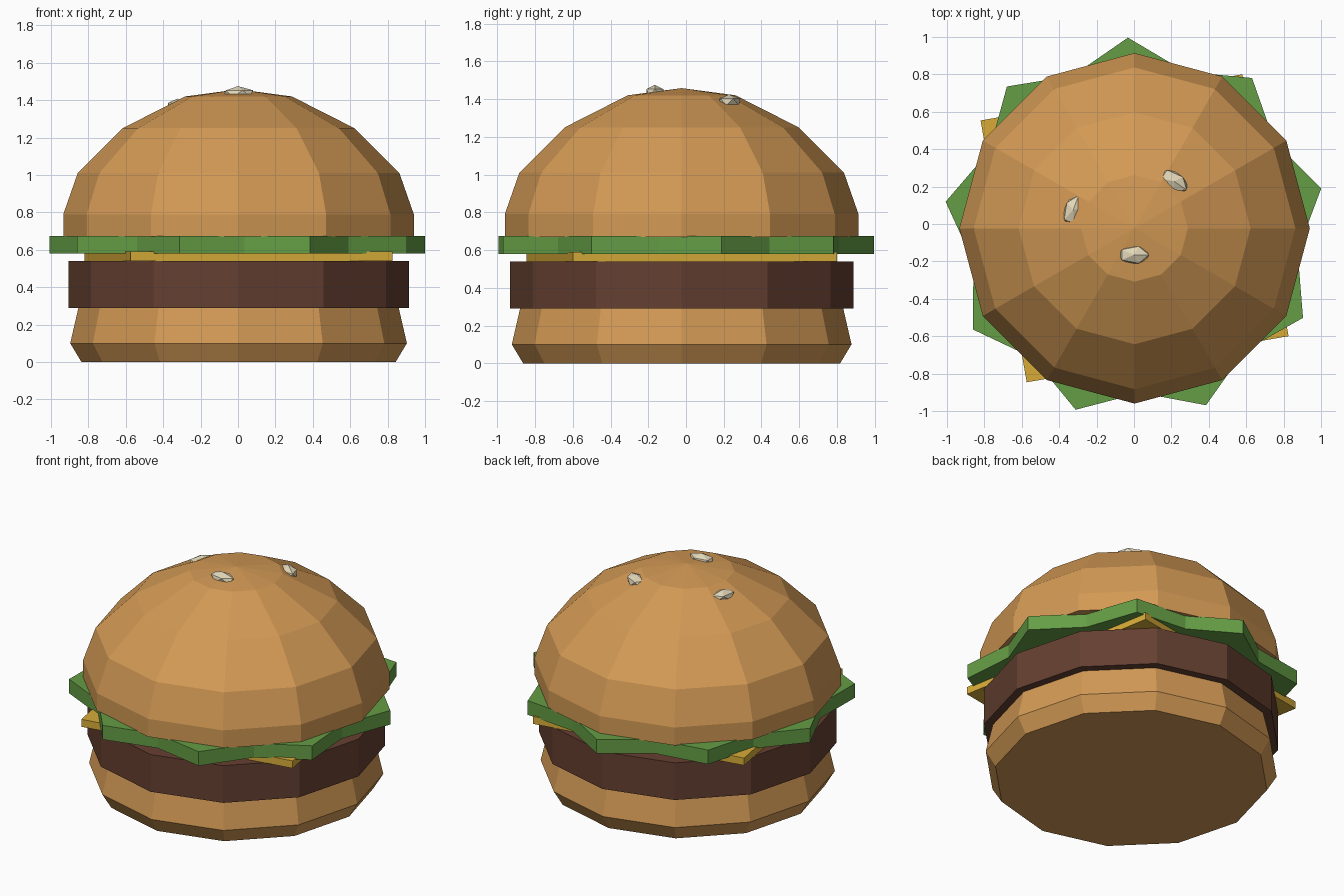
import bpy, bmesh
from math import sin, cos, pi, radians

if "Cube" in bpy.data.objects:
    bpy.data.objects.remove(bpy.data.objects["Cube"])

CX, CY = 0.003, -0.023


def material(name, rgb):
    m = bpy.data.materials.new(name)
    m.diffuse_color = (*rgb, 1)
    m.use_nodes = True
    m.node_tree.nodes["Principled BSDF"].inputs["Base Color"].default_value = m.diffuse_color
    return m


BUN = material("bun", (0.65, 0.32, 0.09))
MEAT = material("meat", (0.13, 0.05, 0.03))
GREEN = material("green", (0.13, 0.34, 0.06))
YELLOW = material("yellow", (0.68, 0.41, 0.04))
SEED = material("seed", (0.76, 0.68, 0.48))


def finish(name, bm, mat):
    bmesh.ops.recalc_face_normals(bm, faces=bm.faces)
    me = bpy.data.meshes.new(name)
    bm.to_mesh(me)
    bm.free()
    me.materials.append(mat)
    ob = bpy.data.objects.new(name, me)
    ob.location = (CX, CY, 0)
    bpy.context.collection.objects.link(ob)
    return ob


def stack(name, profile, mat, sides=12, turn=0, inner=1, apex=None):
    """Loft rings of (radius, z); inner < 1 pulls in every other corner."""
    bm = bmesh.new()
    rings = []
    for r, z in profile:
        ring = []
        for i in range(sides):
            a = radians(turn) + 2 * pi * i / sides
            k = r * (inner if i % 2 else 1)
            ring.append(bm.verts.new((k * cos(a), k * sin(a), z)))
        rings.append(ring)
    for lo, hi in zip(rings, rings[1:]):
        for i in range(sides):
            j = (i + 1) % sides
            bm.faces.new((lo[i], lo[j], hi[j], hi[i]))
    bm.faces.new(rings[0][::-1])
    if apex is None:
        bm.faces.new(rings[-1])
    else:
        tip = bm.verts.new((0, 0, apex))
        for i in range(sides):
            bm.faces.new((rings[-1][i], rings[-1][(i + 1) % sides], tip))
    return finish(name, bm, mat)


# Layers from bottom to top
stack("bottom_bun", [(0.84, 0), (0.90, 0.10), (0.855, 0.295)], BUN)
stack("patty", [(0.91, 0.29), (0.91, 0.54)], MEAT)
stack("cheese_slice", [(1.005, 0.54), (1.005, 0.59)], YELLOW, sides=4, turn=55)
stack("lettuce", [(1.02, 0.58), (1.02, 0.675)], GREEN, sides=18, turn=12, inner=0.863)
stack("top_bun", [(0.937, 0.67), (0.937, 0.79), (0.86, 1.01), (0.62, 1.25), (0.285, 1.42)],
      BUN, apex=1.458)

# Sesame seeds, half sunk into the top bun
for n, (x, y, z, turn) in enumerate([(0.0, -0.165, 1.435, 0),
                                     (0.215, 0.228, 1.385, -35),
                                     (-0.325, 0.075, 1.368, 70)], 1):
    bm = bmesh.new()
    bmesh.ops.create_icosphere(bm, subdivisions=1, radius=1)
    seed = finish(f"sesame_seed_{n}", bm, SEED)
    seed.location = (x, y, z)
    seed.scale = (0.09, 0.053, 0.04)
    seed.rotation_euler.z = radians(turn)
